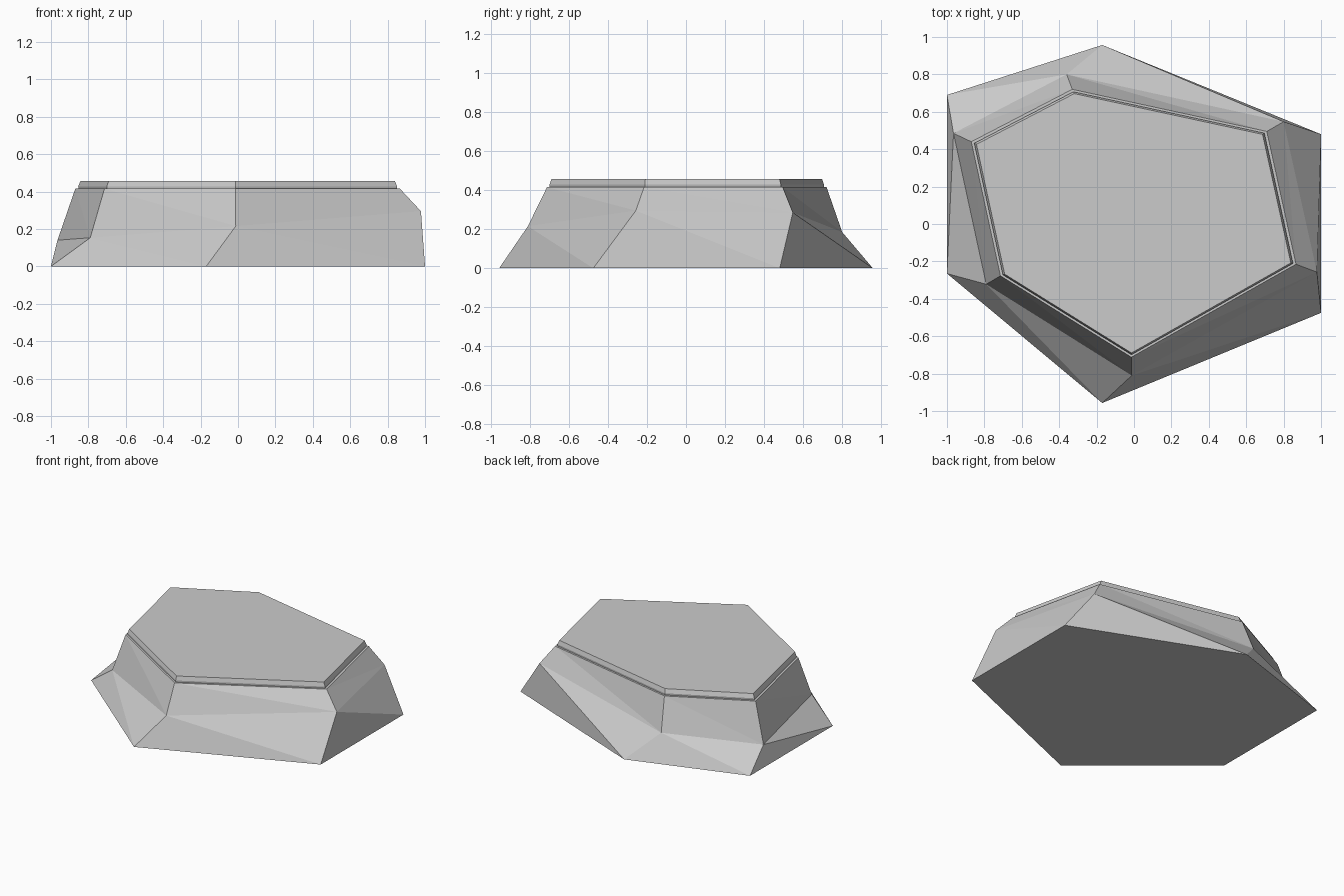
import bpy, bmesh

if "Cube" in bpy.data.objects:
    bpy.data.objects.remove(bpy.data.objects["Cube"])

# Corner outlines, same corner order in each ring
base = [(-1, .69, 0), (-.17, .957, 0), (1, .48, 0),
        (1, -.475, 0), (-.17, -.957, 0), (-1, -.265, 0)]
middle = [(-.965, .485, .14), (-.36, .80, .185), (.80, .547, .285),
          (.978, -.257, .295), (-.012, -.81, .215), (-.79, -.322, .153)]
shoulder = [(-.87, .44, .415), (-.33, .72, .415), (.71, .495, .415),
            (.866, -.215, .415), (-.014, -.712, .415), (-.714, -.277, .415)]


def scaled(ring, s, z):
    return [(x * s, y * s, z) for x, y, _ in ring]


def stack(name, rings):
    """Closed solid from stacked rings, each band split along a fixed diagonal."""
    bm = bmesh.new()
    loops = [[bm.verts.new(p) for p in ring] for ring in rings]
    n = len(rings[0])
    for lo, up in zip(loops, loops[1:]):
        for i in range(n):
            j = (i + 1) % n
            bm.faces.new((lo[i], lo[j], up[j]))
            bm.faces.new((lo[i], up[j], up[i]))
    bm.faces.new(loops[0])
    bm.faces.new(loops[-1])
    bmesh.ops.recalc_face_normals(bm, faces=bm.faces)
    mesh = bpy.data.meshes.new(name)
    bm.to_mesh(mesh)
    bm.free()
    ob = bpy.data.objects.new(name, mesh)
    bpy.context.collection.objects.link(ob)
    return ob


# Faceted rock body with a thin raised slab as its top
stack("rock_platform", [
    base, middle, shoulder,
    scaled(shoulder, .98, .415),
    scaled(shoulder, .982, .428),
    scaled(shoulder, .968, .457),
])
